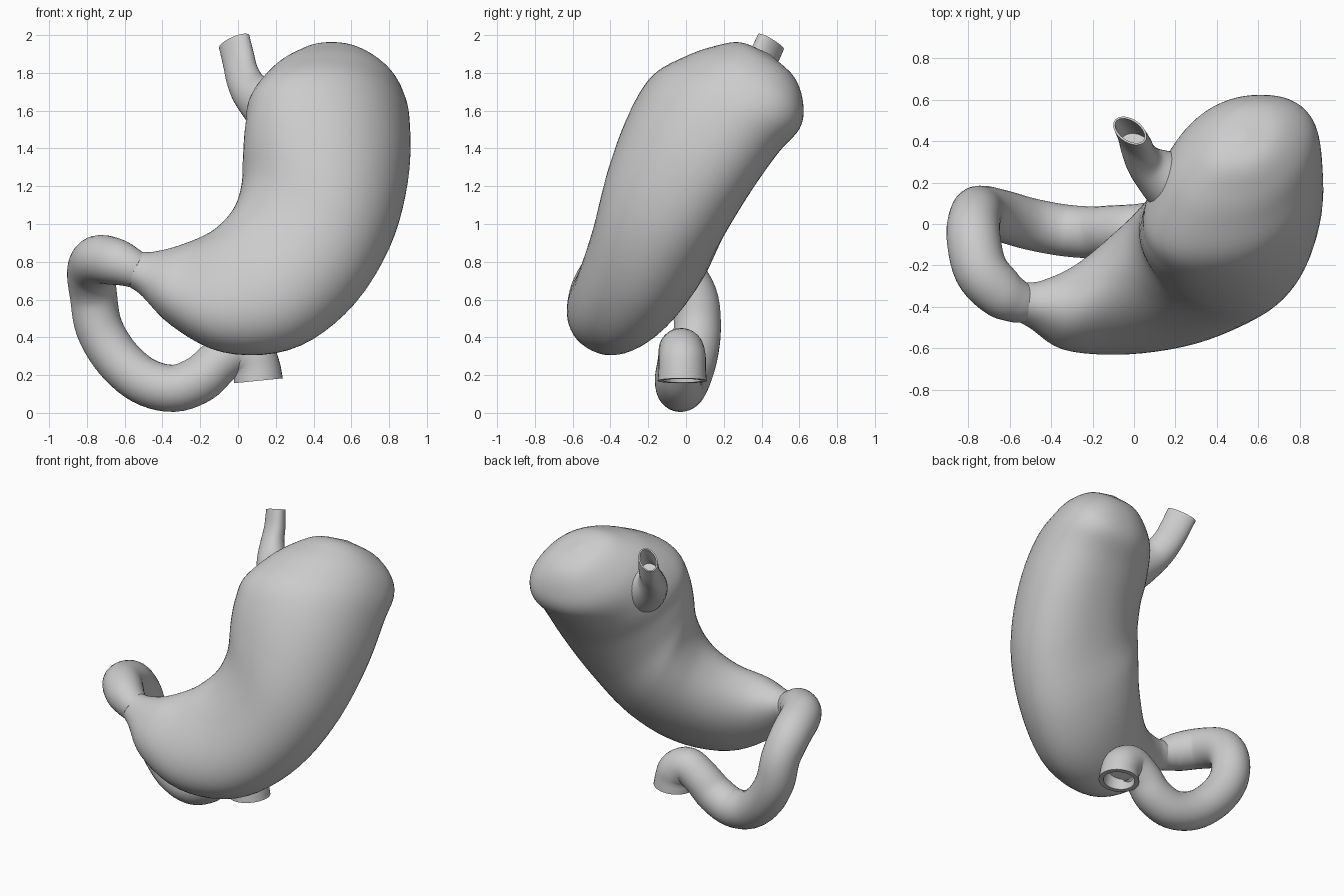
import bpy
import bmesh
import math
from mathutils import Vector

if "Cube" in bpy.data.objects:
    bpy.data.objects.remove(bpy.data.objects["Cube"])

grey = bpy.data.materials.new("soft_grey")
grey.use_nodes = True
COLOUR = (0.6, 0.6, 0.6, 1)
grey.diffuse_color = COLOUR
grey.node_tree.nodes["Principled BSDF"].inputs["Base Color"].default_value = COLOUR


def smooth_path(stations, steps=5):
    """Catmull-Rom through stations of any number of values."""
    pts = [Vector(s) for s in stations]
    pts = [2 * pts[0] - pts[1]] + pts + [2 * pts[-1] - pts[-2]]
    out = []
    for a, b, c, d in zip(pts, pts[1:], pts[2:], pts[3:]):
        for i in range(steps):
            t = i / steps
            out.append(0.5 * (2 * b + (c - a) * t + (2 * a - 5 * b + 4 * c - d) * t * t
                              + (3 * b - a - 3 * c + d) * t ** 3))
    return out + [pts[-2]]


def rounded(value, power):
    return math.copysign(abs(value) ** power, value)


def loft(name, frames, sides=40, power=1.0):
    """Skin rings given as (centre, width vector, depth vector)."""
    bm = bmesh.new()
    angles = [2 * math.pi * k / sides for k in range(sides)]
    rings = [[bm.verts.new(c + u * rounded(math.cos(t), power) + v * rounded(math.sin(t), power))
              for t in angles] for c, u, v in frames]
    for r, s in zip(rings, rings[1:]):
        for k in range(sides):
            m = (k + 1) % sides
            bm.faces.new((r[k], r[m], s[m], s[k]))
    bm.faces.new(rings[0])
    bm.faces.new(rings[-1])
    bmesh.ops.recalc_face_normals(bm, faces=bm.faces)
    mesh = bpy.data.meshes.new(name)
    bm.to_mesh(mesh)
    bm.free()
    mesh.materials.append(grey)
    obj = bpy.data.objects.new(name, mesh)
    bpy.context.collection.objects.link(obj)
    bpy.ops.object.select_all(action="DESELECT")
    obj.select_set(True)
    bpy.context.view_layer.objects.active = obj
    bpy.ops.object.shade_smooth_by_angle(angle=math.radians(40))


def pipe(name, stations, hint, wall):
    """Tube along (x, y, z, width, depth) stations with an open mouth at the end."""
    path = smooth_path(stations)
    centres = [Vector(p[:3]) for p in path]
    last, ref, frames = len(path) - 1, Vector(hint), []
    for i, p in enumerate(path):
        tangent = (centres[min(i + 1, last)] - centres[max(i - 1, 0)]).normalized()
        ref = (ref - tangent * ref.dot(tangent)).normalized()
        frames.append((centres[i], tangent.cross(ref) * p[3], ref * p[4]))
    # Inner wall, folded back from the mouth
    inner = [(c, u - u.normalized() * wall, v - v.normalized() * wall)
             for c, u, v in reversed(frames[-8:])]
    loft(name, frames + inner, sides=32)


# Main sac: x, y, z, width, depth, ring angle in a leaning plane, skew of the back outwards
ACROSS, UP, THROUGH = Vector((1, 0, 0)), Vector((0, .54, .84)), Vector((0, .84, -.54))
body = smooth_path([
    (-.545, -.375, .76, .095, .09, -112, 0),
    (-.47, -.39, .735, .125, .11, -108, 0),
    (-.32, -.405, .68, .225, .18, -100, 0),
    (-.10, -.345, .65, .35, .24, -87, 0),
    (.13, -.265, .72, .43, .285, -70, .04),
    (.30, -.18, .89, .45, .325, -52, .1),
    (.415, -.10, 1.13, .445, .36, -31, .15),
    (.47, .02, 1.38, .43, .385, -13, .2),
    (.485, .155, 1.58, .41, .39, 0, .23),
    (.52, .305, 1.70, .355, .355, 0, .25),
    (.54, .385, 1.79, .28, .28, 0, .25),
    (.54, .43, 1.87, .16, .17, 0, .25),
    (.54, .44, 1.90, .01, .01, 0, .25),
])
body_frames = []
for x, y, z, width, depth, angle, skew in body:
    turn = math.radians(angle)
    outward = (ACROSS * math.cos(turn) + UP * math.sin(turn)) * width
    body_frames.append((Vector((x, y, z)), outward, THROUGH * depth + outward * skew))
loft("stomach_body", body_frames, sides=56, power=.9)

# Inlet pipe with a flared root
pipe("inlet_pipe", [
    (.30, .15, 1.58, .22, .20),
    (.17, .21, 1.63, .16, .15),
    (.07, .28, 1.70, .11, .10),
    (.025, .345, 1.78, .098, .075),
    (.005, .40, 1.86, .097, .065),
    (-.02, .45, 1.965, .098, .058),
], hint=(.4, 1, 0), wall=.01)

# Outlet pipe, looping back, down and under the sac
outlet = [
    (-.525, -.385, .75, .095),
    (-.58, -.367, .775, .108),
    (-.65, -.325, .80, .124),
    (-.74, -.22, .81, .13),
    (-.775, -.06, .75, .13),
    (-.765, .04, .62, .125),
    (-.735, .06, .45, .125),
    (-.64, .04, .29, .125),
    (-.50, 0, .17, .125),
    (-.34, -.03, .13, .125),
    (-.20, -.04, .18, .125),
    (-.10, -.03, .27, .12),
    (0, -.025, .33, .12),
    (.075, -.02, .29, .125),
    (.10, -.02, .235, .125),
    (.108, -.02, .17, .13),
]
pipe("outlet_pipe", [(x, y, z, r, r) for x, y, z, r in outlet], hint=(0, 0, 1), wall=.03)
